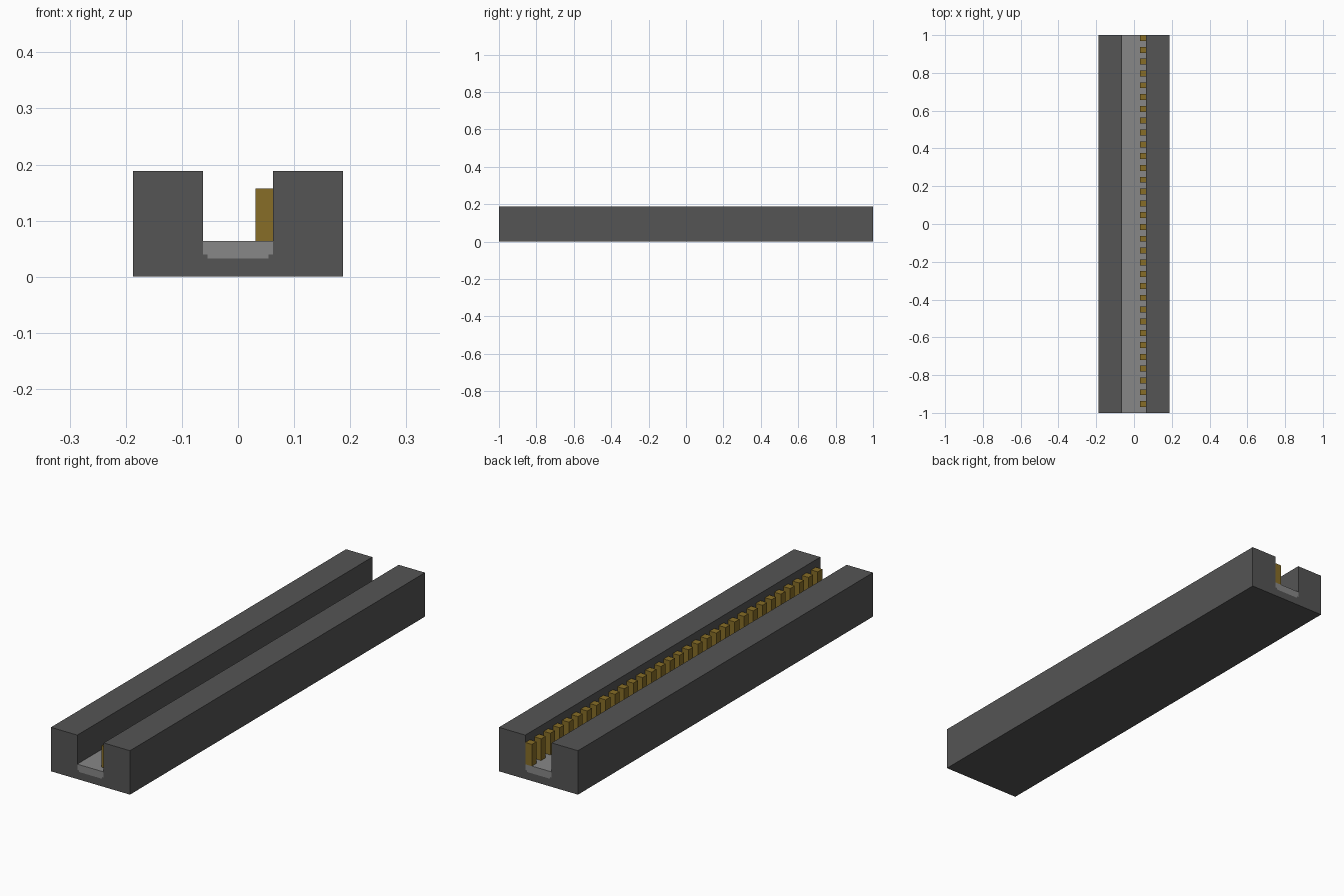
import bpy, bmesh

if "Cube" in bpy.data.objects:
    bpy.data.objects.remove(bpy.data.objects["Cube"])


def material(name, rgb):
    m = bpy.data.materials.new(name)
    m.diffuse_color = (*[(c / 255) ** 2.2 for c in rgb], 1)
    m.use_nodes = True
    m.node_tree.nodes["Principled BSDF"].inputs["Base Color"].default_value = m.diffuse_color
    return m


DARK = material("dark grey", (85, 85, 85))
LIGHT = material("mid grey", (134, 134, 134))
BRASS = material("brass", (134, 109, 43))


def finish(bm, name, mat):
    bmesh.ops.recalc_face_normals(bm, faces=bm.faces)
    mesh = bpy.data.meshes.new(name)
    bm.to_mesh(mesh)
    bm.free()
    mesh.materials.append(mat)
    obj = bpy.data.objects.new(name, mesh)
    bpy.context.collection.objects.link(obj)
    return obj


def extrude_profile(name, half, mat):
    """Mirror a half outline (x, z) across x = 0 and run it along y from -1 to 1."""
    outline = half + [(-x, z) for x, z in reversed(half)]
    bm = bmesh.new()
    face = bm.faces.new([bm.verts.new((x, -1, z)) for x, z in outline])
    new = bmesh.ops.extrude_face_region(bm, geom=[face])["geom"]
    bmesh.ops.translate(bm, vec=(0, 2, 0),
                        verts=[v for v in new if isinstance(v, bmesh.types.BMVert)])
    return finish(bm, name, mat)


# Channel floor with a narrower stepped underside
step = [(0.0547, 0.0325), (0.0547, 0.0395), (0.0625, 0.0395)]
extrude_profile("channel_floor", step + [(0.0625, 0.064)], LIGHT)

# U-shaped outer trough, fitted around the floor
extrude_profile("trough", step + [(0.0625, 0.1885), (0.1875, 0.1885), (0.1875, 0)], DARK)

# Row of contact bars along the inner right wall
bars, pitch = 32, 2 / 32
bm = bmesh.new()
bmesh.ops.create_cube(bm, size=1)
bmesh.ops.scale(bm, vec=(0.03125, pitch / 2, 0.0935), verts=bm.verts)
bmesh.ops.translate(bm, vec=(0.0469, -1 + 0.75 * pitch, 0.11025), verts=bm.verts)
bar_row = finish(bm, "contact_bars", BRASS)
array = bar_row.modifiers.new("row", 'ARRAY')
array.use_relative_offset = False
array.use_constant_offset = True
array.constant_offset_displace = (0, pitch, 0)
array.count = bars
